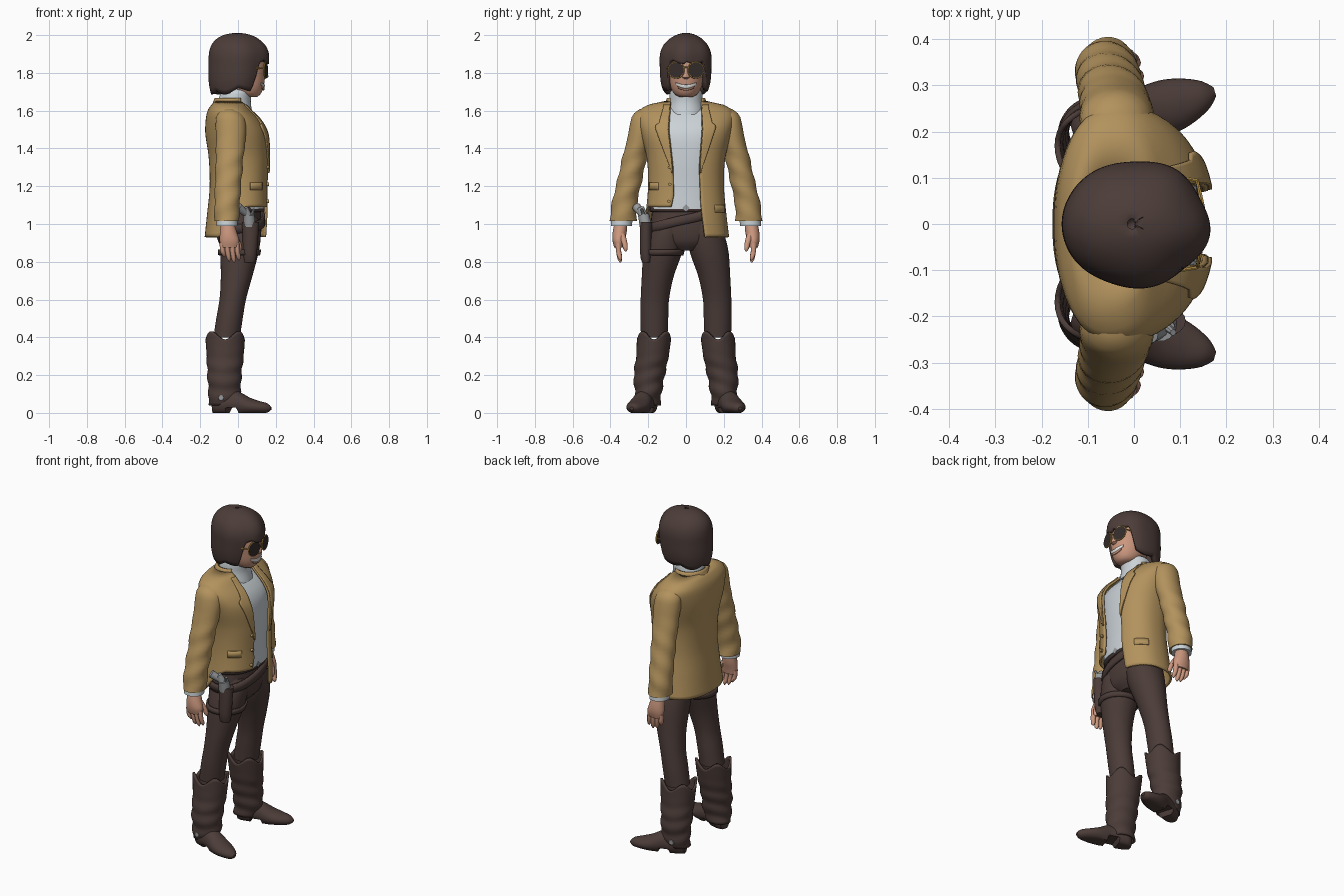
import bpy, bmesh, math
from mathutils import Vector

if "Cube" in bpy.data.objects:
    bpy.data.objects.remove(bpy.data.objects["Cube"])

def mat(name, r, g, b):
    m = bpy.data.materials.new(name)
    m.diffuse_color = (r, g, b, 1)
    m.use_nodes = True
    m.node_tree.nodes["Principled BSDF"].inputs["Base Color"].default_value = m.diffuse_color
    return m

BROWN = mat("dark brown", .072, .046, .040)
TAN = mat("tan", .45, .29, .11)
SHIRT = mat("pale grey", .60, .65, .68)
SKIN = mat("skin", .60, .31, .21)
GOLD = mat("gold", .50, .30, .06)
STEEL = mat("steel", .32, .33, .34)
LENS = mat("dark lens", .035, .026, .024)
TEETH = mat("tooth white", .80, .80, .78)
PI = math.pi

def val(f, x):
    return f(x) if callable(f) else f

def smooth(a, b, x):
    t = max(0, min(1, (x - a) / (b - a)))
    return t * t * (3 - 2 * t)

def table(*pts):
    """Piecewise linear function through (x, value) points."""
    def f(x):
        if x <= pts[0][0]:
            return pts[0][1]
        for (a, p), (b, q) in zip(pts, pts[1:]):
            if x <= b:
                return p + (q - p) * (x - a) / (b - a)
        return pts[-1][1]
    return f

def section(rows, z):
    """Hermite interpolation of (z, cx, cy, rx, ry) rows."""
    z = max(rows[0][0], min(rows[-1][0], z))
    i = 0
    while i < len(rows) - 2 and z > rows[i + 1][0]:
        i += 1
    def slope(k, c):
        a, b = rows[max(k - 1, 0)], rows[min(k + 1, len(rows) - 1)]
        return (b[c] - a[c]) / (b[0] - a[0])
    p, q = rows[i], rows[i + 1]
    h = q[0] - p[0]
    t = (z - p[0]) / h
    return [p[c] * (2*t**3 - 3*t*t + 1) + slope(i, c) * h * (t**3 - 2*t*t + t)
            + q[c] * (3*t*t - 2*t**3) + slope(i + 1, c) * h * (t**3 - t*t) for c in range(1, 5)]

def finish(name, bm, m, thick=0):
    bmesh.ops.recalc_face_normals(bm, faces=bm.faces)
    me = bpy.data.meshes.new(name)
    bm.to_mesh(me)
    bm.free()
    me.materials.append(m)
    ob = bpy.data.objects.new(name, me)
    bpy.context.collection.objects.link(ob)
    if thick:
        mod = ob.modifiers.new("thickness", 'SOLIDIFY')
        mod.thickness, mod.offset = thick, 0
    return ob

def sheet(name, rows, m, z0=None, z1=None, arc=None, off=0, p=1, nu=36, nv=16,
          thick=0, side=1, warp=None, ease=False):
    """Skin over oval sections; closed and capped unless an arc or a thickness is given."""
    z0 = rows[0][0] if z0 is None else z0
    z1 = rows[-1][0] if z1 is None else z1
    bm = bmesh.new()
    grid = []
    for j in range(nv + 1):
        v = j / nv
        v = 1 - (1 - v) ** 2 if ease else v
        line = []
        for i in range(nu + 1 if arc else nu):
            u, z = i / nu, val(z0, PI) + (val(z1, PI) - val(z0, PI)) * v
            for k in range(5):
                a = 2 * PI * u if not arc else val(arc[0], z) * (1 - u) + val(arc[1], z) * u
                z = val(z0, a) * (1 - v) + val(z1, a) * v
            cx, cy, rx, ry = section(rows, z)
            o = off(a, z) if callable(off) else off
            c, s = math.cos(a), math.sin(a)
            pt = Vector((cx + max(rx + o, .001) * math.copysign(abs(c) ** p, c),
                         side * (cy + max(ry + o, .001) * math.copysign(abs(s) ** p, s)), z))
            line.append(bm.verts.new(warp(pt) if warp else pt))
        grid.append(line)
    for r, t in zip(grid, grid[1:]):
        for i in range(nu):
            k = (i + 1) % len(r)
            bm.faces.new((r[i], r[k], t[k], t[i]))
    if not arc and not thick:
        bm.faces.new(grid[0])
        bm.faces.new(grid[-1])
    return finish(name, bm, m, thick)

def rod(name, a, b, r1, r2, m, n=16):
    a, b = Vector(a), Vector(b)
    bm = bmesh.new()
    bmesh.ops.create_cone(bm, cap_ends=True, segments=n, radius1=r1, radius2=r2, depth=(b - a).length)
    ob = finish(name, bm, m)
    ob.location = (a + b) / 2
    ob.rotation_euler = (b - a).to_track_quat('Z', 'Y').to_euler()
    return ob

# Torso: shirt and jacket share one set of sections
COAT = [(.91, -.01, 0, .163, .225), (1.05, 0, 0, .158, .208), (1.2, .006, 0, .15, .195),
        (1.35, .006, 0, .155, .202), (1.48, -.007, 0, .16, .235), (1.55, -.025, 0, .14, .25),
        (1.6, -.045, 0, .11, .24), (1.628, -.048, 0, .088, .19), (1.645, -.045, 0, .075, .11)]
sheet("shirt", COAT, SHIRT, z0=1.08, off=-.018, p=.85)
sheet("turtleneck", [(1.58, -.02, 0, .098, .10), (1.64, -.02, 0, .088, .09), (1.69, -.012, 0, .082, .086),
                     (1.705, -.01, 0, .078, .08), (1.715, -.01, 0, .06, .06)], SHIRT)

def at_y(y_of_z):
    """Angle on the jacket front where the surface reaches a given y."""
    def f(z):
        y, ry = y_of_z(z), section(COAT, z)[3]
        return math.copysign(math.asin(min(1, abs(y) / ry) ** (1 / .85)), y)
    return f

left = table((.92, .10), (1.1, .078), (1.3, .07), (1.5, .085), (1.64, .08))
right = table((1.08, -.08), (1.15, -.065), (1.3, -.068), (1.5, -.09), (1.64, -.08))
angle_r = at_y(right)
sheet("jacket", COAT, TAN, z0=lambda a: .93 + .16 * smooth(1.3 * PI, 1.6 * PI, a),
      arc=(at_y(left), lambda z: 2 * PI + angle_r(z)), p=.85, nu=64, nv=36, thick=.012)
wide = table((1.27, .004), (1.52, .068), (1.53, .05), (1.63, .03))
for s, edge, label in ((1, left, "left"), (-1, right, "right")):
    sheet(label + "_lapel", COAT, TAN, z0=1.27, z1=1.63, off=.011, p=.85, nu=6, nv=30, thick=.008,
          arc=(at_y(edge), at_y(lambda z, e=edge, s=s: e(z) + s * wide(z))))
    zp = 1.06 if s > 0 else 1.18
    sheet(label + "_pocket_flap", COAT, TAN, z0=zp, z1=zp + .04, off=.007, p=.85, nu=10, nv=2,
          thick=.006, arc=(s * .75, s * 1.25))
sheet("collar", [(1.59, -.045, 0, .105, .13), (1.63, -.04, 0, .092, .108), (1.665, -.036, 0, .082, .095)],
      TAN, arc=(.95, 2 * PI - .95), nv=6, thick=.012)
for z in (1.12, 1.21, 1.30):
    rod("jacket_button", (.13, right(z) - .02, z), (.165, right(z) - .02, z), .009, .009, TAN, 12)

# Hips, belts and buckle
HIPS = [(.86, .005, 0, .07, .07), (.9, .004, 0, .105, .15), (.97, .002, 0, .122, .185),
        (1.05, 0, 0, .122, .182), (1.13, 0, 0, .12, .17)]
sheet("hips", HIPS, BROWN, p=.9)
sheet("belt", HIPS, BROWN, z0=1.065, z1=1.105, off=.008, p=.9, nv=2, thick=.012)
sheet("gun_belt", HIPS, BROWN, z0=lambda a: 1.0 + .05 * math.sin(a), z1=lambda a: 1.05 + .05 * math.sin(a),
      off=.014, p=.9, nv=2, thick=.014)
rod("buckle", (.12, .0, 1.085), (.14, .0, 1.085), .02, .02, STEEL, 4)

LEG = [(.40, -.06, .168, .07, .07), (.5, -.045, .168, .07, .074), (.6, -.028, .165, .07, .075),
       (.72, -.008, .15, .083, .084), (.86, .008, .121, .103, .103), (.97, .01, .1, .112, .095),
       (1.03, .01, .09, .10, .08)]
BOOT = [(.04, -.085, .198, .066, .055), (.1, -.072, .2, .078, .064), (.2, -.072, .194, .084, .076),
        (.3, -.068, .178, .092, .08), (.43, -.068, .166, .101, .087)]
FOOT = [(0, .035, 0, .04, .03), (.02, .045, 0, .055, .048), (.07, .05, 0, .062, .054), (.13, .05, 0, .066, .054),
        (.2, .036, 0, .045, .06), (.25, .03, 0, .034, .052), (.3, .026, 0, .024, .03), (.32, .024, 0, .008, .01)]
ARM = [(1.015, -.06, .332, .065, .071), (1.1, -.058, .327, .067, .067), (1.25, -.05, .294, .07, .065),
       (1.35, -.045, .272, .073, .065), (1.45, -.038, .247, .078, .064), (1.53, -.038, .228, .08, .068),
       (1.58, -.042, .218, .068, .062), (1.608, -.046, .2, .035, .045)]
turn = math.atan2(.095, .30)

for s, label in ((1, "left_"), (-1, "right_")):
    # Leg and boot
    sheet(label + "trouser_leg", LEG, BROWN, side=s, nv=20)
    sheet(label + "boot_shaft", BOOT, BROWN, side=s, nv=24, thick=.012, z1=lambda a: .41 - .022 * math.cos(4 * a),
          off=lambda a, z: .004 * math.sin(75 * z + 2 * math.sin(a)) * smooth(.36, .2, z))
    def lay(p, s=s):
        up = max(p.x, .028 if .085 < p.z < .15 else 0)
        return Vector((-.13 + p.z * math.cos(turn) - p.y * math.sin(turn),
                       s * (.19 + p.z * math.sin(turn) + p.y * math.cos(turn)), up))
    sheet(label + "boot_foot", FOOT, BROWN, nu=28, nv=32, warp=lay)
    rod(label + "spur", (-.09, s * .255, .08), (-.09, s * .272, .08), .018, .014, STEEL, 8)
    # Arm, cuff and hand
    sheet(label + "sleeve", ARM, TAN, side=s, nv=28, off=lambda a, z: .003 * math.sin(55 * z + 2 * a) * smooth(1.5, 1.3, z))
    sheet(label + "cuff", [(.99, -.058, .342, .056, .056), (1.04, -.058, .338, .056, .056)], SHIRT, side=s, nv=2)
    sheet(label + "palm", [(.875, -.045, .356, .046, .024), (.91, -.045, .357, .052, .032),
                           (.95, -.05, .352, .046, .037), (1.0, -.055, .345, .036, .035)], SKIN, side=s, nu=20, nv=10)
    for k, tip in enumerate((.825, .802, .795, .808)):
        x = -.084 + .026 * k
        sheet(label + "finger", [(tip, x + .012, .347, .003, .003), (tip + .008, x + .011, .348, .010, .011),
                                 (.85, x + .004, .356, .013, .014), (.9, x, .358, .014, .016)],
              SKIN, side=s, nu=10, nv=8)
    sheet(label + "thumb", [(.855, .012, .318, .004, .004), (.865, .01, .32, .012, .012),
                            (.9, .002, .325, .014, .015), (.95, -.025, .34, .018, .018)], SKIN, side=s, nu=10, nv=8)

# Holster, leg strap and revolver
sheet("holster", [(.795, .06, -.21, .03, .022), (.83, .062, -.212, .036, .03), (.95, .066, -.212, .042, .032),
                  (1.01, .066, -.21, .046, .033)], BROWN, nu=20, nv=8)
sheet("leg_strap", LEG, BROWN, z0=.835, z1=.865, off=.006, side=-1, nv=2, thick=.01)
rod("gun_cylinder", (.062, -.213, .99), (.058, -.225, 1.05), .033, .03, STEEL, 12)
rod("gun_frame", (.055, -.222, 1.03), (.035, -.24, 1.085), .026, .018, STEEL, 10)
rod("gun_grip", (.05, -.228, 1.05), (.0, -.262, 1.09), .018, .024, STEEL, 10)
rod("gun_hammer", (.07, -.222, 1.04), (.085, -.235, 1.08), .01, .007, STEEL, 8)

# Head and face
HEAD = [(1.672, .065, 0, .035, .035), (1.685, .055, 0, .062, .058), (1.72, .042, 0, .092, .08),
        (1.77, .03, 0, .112, .094), (1.85, .02, 0, .125, .106), (1.92, .005, 0, .115, .1), (1.96, 0, 0, .06, .05)]
sheet("head", HEAD, SKIN, nv=24)
sheet("nose", [(1.768, .138, 0, .006, .01), (1.776, .14, 0, .02, .02), (1.8, .138, 0, .018, .014),
               (1.84, .135, 0, .01, .009)], SKIN, nu=14, nv=10)
sheet("teeth", HEAD, TEETH, z0=lambda a: 1.718 + .05 * a * a, z1=lambda a: 1.737 + .03 * a * a,
      arc=(-.62, .62), off=.003, nv=3, thick=.005)
sheet("lower_lip", HEAD, SKIN, z0=lambda a: 1.708 + .05 * a * a, z1=lambda a: 1.718 + .05 * a * a,
      arc=(-.5, .5), off=.004, nv=3, thick=.008)

# Hair: one cap with a low hem at the sides and back and a scalloped fringe
HAIR = [(1.68, -.012, 0, .128, .108), (1.75, -.006, 0, .148, .13), (1.85, .002, 0, .157, .136),
        (1.9, .003, 0, .156, .134), (1.94, 0, 0, .142, .118), (1.97, -.003, 0, .114, .09),
        (1.988, -.004, 0, .08, .06), (1.997, -.004, 0, .04, .032), (2.0, -.004, 0, .002, .002)]
def hem(a):
    d = min(a, 2 * PI - a)
    return 1.868 - .02 * abs(math.sin(3.2 * a + .4)) - .14 * smooth(.72, 1.0, d) - .02 * smooth(1.2, 2.2, d)
sheet("hair", HAIR, BROWN, z0=hem, nu=96, nv=24, thick=.026, ease=True,
      off=lambda a, z: -.012 + .005 * math.cos(5 * a + 1) * smooth(2.0, 1.93, z) * max(0, math.cos(a / 2) ** 2))

# Sunglasses
for s in (1, -1):
    c = Vector((.146, s * .052, 1.815))
    n = Vector((1, s * .22, 0)).normalized()
    rod("lens", c - n * .004, c + n * .004, .041, .041, LENS, 28)
    bpy.ops.mesh.primitive_torus_add(major_radius=.042, minor_radius=.004, major_segments=28, minor_segments=6,
                                     location=c, rotation=n.to_track_quat('Z', 'Y').to_euler())
    rim = bpy.context.object
    rim.name = "lens_rim"
    rim.data.materials.append(GOLD)
    rod("temple_arm", (.138, s * .094, 1.825), (.04, s * .112, 1.825), .004, .004, GOLD, 6)
rod("glasses_bridge", (.152, -.014, 1.83), (.152, .014, 1.83), .004, .004, GOLD, 6)

bpy.ops.object.select_all(action='SELECT')
bpy.context.view_layer.objects.active = bpy.context.selected_objects[0]
bpy.ops.object.shade_smooth_by_angle(angle=math.radians(40))
